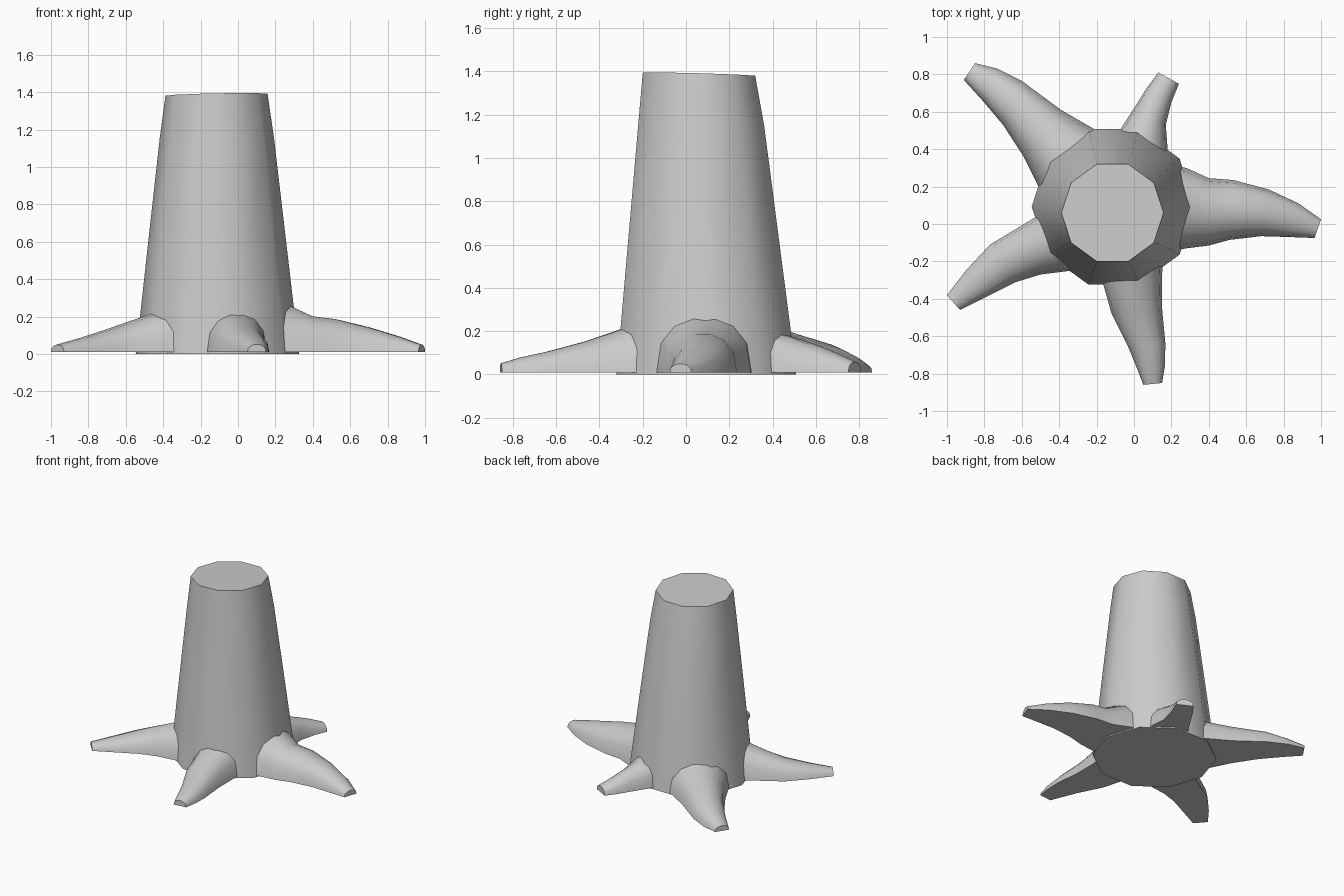
import bpy, bmesh
from math import sin, cos, pi, radians


def loft(name, rings, smooth=None):
    """Skin a list of equal-length point rings and cap both ends."""
    bm = bmesh.new()
    vs = [[bm.verts.new(p) for p in ring] for ring in rings]
    n = len(rings[0])
    for a, b in zip(vs, vs[1:]):
        for i in range(n):
            j = (i + 1) % n
            bm.faces.new((a[i], a[j], b[j], b[i]))
    bm.faces.new(vs[0])
    bm.faces.new(vs[-1])
    bmesh.ops.recalc_face_normals(bm, faces=bm.faces)
    me = bpy.data.meshes.new(name)
    bm.to_mesh(me)
    bm.free()
    ob = bpy.data.objects.new(name, me)
    bpy.context.collection.objects.link(ob)
    bpy.ops.object.select_all(action='DESELECT')
    ob.select_set(True)
    bpy.context.view_layer.objects.active = ob
    bpy.ops.object.shade_smooth_by_angle(angle=radians(40))
    return ob


# Trunk: ten-sided taper with a slightly tilted cut top
def trunk_ring(cx, cy, z, r, tilt=0):
    ring = []
    for i in range(10):
        dx, dy = r * cos(i * pi / 5), r * sin(i * pi / 5)
        ring.append((cx + dx, cy + dy, z + tilt * (0.02 * dx - 0.028 * dy)))
    return ring


loft("trunk", [
    trunk_ring(-0.11, 0.093, 0.0, 0.437),
    trunk_ring(-0.11, 0.09, 0.22, 0.412),
    trunk_ring(-0.113, 0.07, 1.15, 0.306),
    trunk_ring(-0.115, 0.06, 1.386, 0.273, 1),
])


# Roots: arched sections given as left edge, right edge and height
def root(name, sections, sides=7):
    rings = []
    for lx, ly, rx, ry, h in sections:
        ring = []
        for i in range(sides + 1):
            t = pi * i / sides
            f = 0.5 - 0.5 * cos(t)
            z = 0.01 + (h - 0.01) * max(sin(t), 0) ** 0.8
            ring.append((lx + (rx - lx) * f, ly + (ry - ly) * f, z))
        rings.append(ring)
    loft(name, rings)


root("right_root", [
    (0.18, 0.31, 0.18, -0.15, 0.29),
    (0.28, 0.30, 0.28, -0.13, 0.262),
    (0.40, 0.245, 0.40, -0.115, 0.205),
    (0.53, 0.235, 0.51, -0.085, 0.19),
    (0.72, 0.185, 0.68, -0.065, 0.145),
    (0.88, 0.11, 0.84, -0.07, 0.095),
    (1.00, 0.025, 0.965, -0.075, 0.05),
])
root("back_left_root", [
    (-0.46, 0.12, -0.12, 0.45, 0.26),
    (-0.51, 0.20, -0.20, 0.50, 0.235),
    (-0.59, 0.36, -0.39, 0.61, 0.19),
    (-0.70, 0.53, -0.60, 0.765, 0.14),
    (-0.81, 0.66, -0.73, 0.83, 0.09),
    (-0.91, 0.77, -0.85, 0.86, 0.05),
])
root("back_root", [
    (-0.12, 0.38, 0.17, 0.27, 0.21),
    (-0.07, 0.51, 0.18, 0.40, 0.185),
    (0.02, 0.65, 0.17, 0.53, 0.14),
    (0.07, 0.73, 0.20, 0.65, 0.10),
    (0.13, 0.81, 0.24, 0.75, 0.058),
])
root("front_root", [
    (-0.18, -0.20, 0.155, -0.18, 0.24),
    (-0.165, -0.32, 0.15, -0.28, 0.212),
    (-0.12, -0.48, 0.15, -0.45, 0.155),
    (-0.03, -0.66, 0.168, -0.64, 0.105),
    (0.015, -0.77, 0.165, -0.76, 0.08),
    (0.05, -0.86, 0.15, -0.85, 0.052),
])
root("front_left_root", [
    (-0.45, 0.09, -0.24, -0.22, 0.26),
    (-0.53, 0.035, -0.34, -0.25, 0.222),
    (-0.67, -0.05, -0.50, -0.27, 0.17),
    (-0.77, -0.11, -0.63, -0.31, 0.13),
    (-0.90, -0.25, -0.78, -0.385, 0.085),
    (-1.00, -0.38, -0.93, -0.46, 0.05),
])
